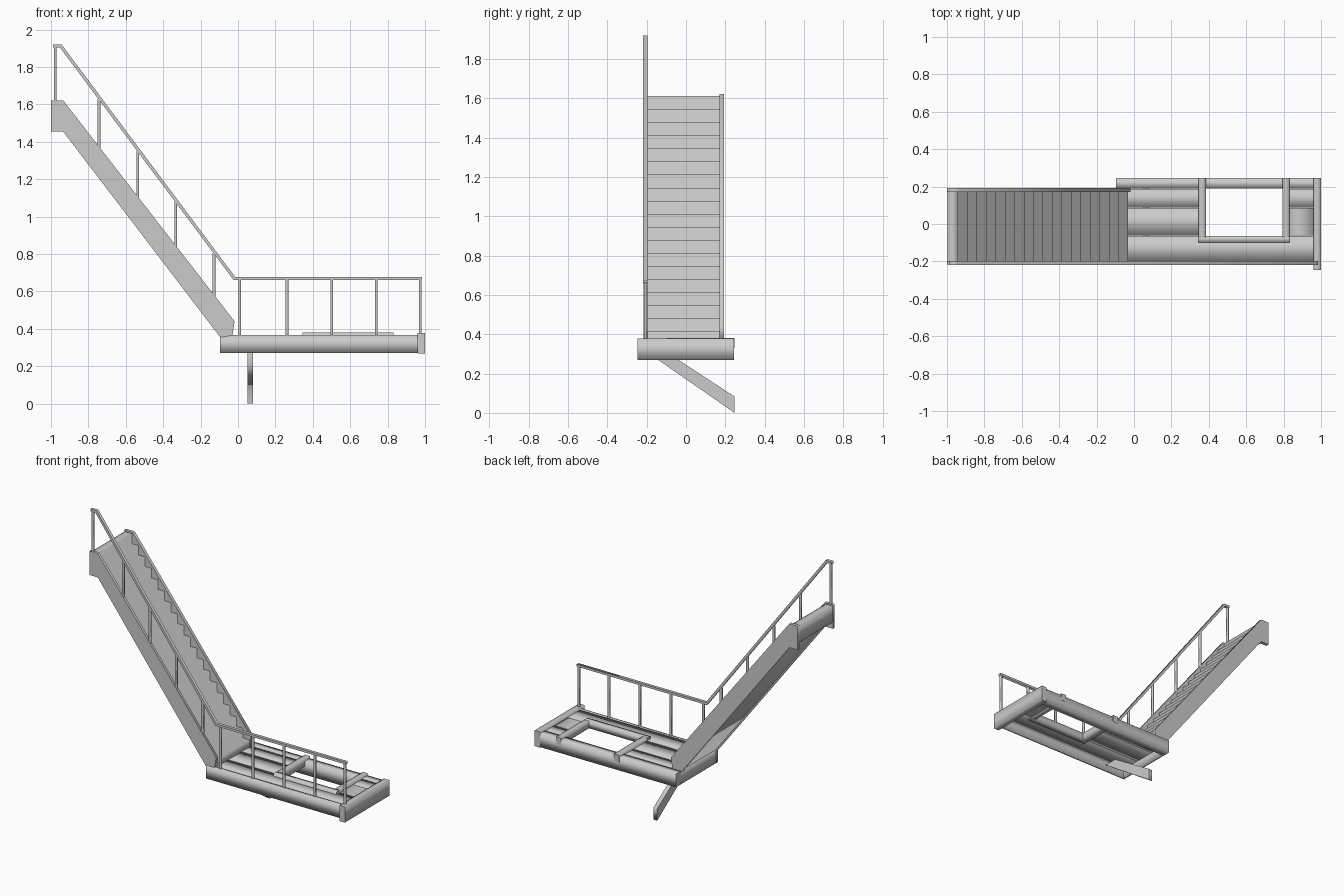
import bpy
import bmesh

cube = bpy.data.objects.get("Cube")
if cube:
    bpy.data.objects.remove(cube, do_unlink=True)

# Single painted steel colour
steel = bpy.data.materials.new("grey_steel")
steel.use_nodes = True
GREY = (0.6, 0.6, 0.6, 1)
steel.diffuse_color = GREY
steel.node_tree.nodes["Principled BSDF"].inputs["Base Color"].default_value = GREY


def prism(name, outline, start, end, axis):
    """Extrude an outline along an axis: smooth sides, flat end caps."""
    def place(p, d):
        coords = list(p)
        coords.insert("xyz".index(axis), d)
        return coords

    bm = bmesh.new()
    near = [bm.verts.new(place(p, start)) for p in outline]
    far = [bm.verts.new(place(p, end)) for p in outline]
    bm.faces.new(near)
    bm.faces.new(far[::-1])
    n = len(outline)
    for i in range(n):
        j = (i + 1) % n
        bm.faces.new((near[i], far[i], far[j], near[j])).smooth = True
    bmesh.ops.recalc_face_normals(bm, faces=bm.faces[:])
    mesh = bpy.data.meshes.new(name)
    bm.to_mesh(mesh)
    bm.free()
    mesh.materials.append(steel)
    obj = bpy.data.objects.new(name, mesh)
    bpy.context.collection.objects.link(obj)


def box(name, x, y, z):
    """Bar extruded along its longest side."""
    spans = [x, y, z]
    long = max(range(3), key=lambda i: spans[i][1] - spans[i][0])
    start, end = spans.pop(long)
    (a0, a1), (b0, b1) = spans
    prism(name, [(a0, b0), (a1, b0), (a1, b1), (a0, b1)], start, end, "xyz"[long])


# Stair stringers
stringer = [(-1, 1.455), (-1, 1.622), (-0.935, 1.622), (-0.018, 0.44),
            (-0.03, 0.365), (-0.095, 0.355), (-0.935, 1.455)]
prism("front_stringer", stringer, -0.216, -0.197, "y")
prism("rear_stringer", stringer, 0.17, 0.193, "y")

# Steps with a flat underside, running down from the top landing
STEPS, RUN, RISE = 18, 0.0505, 0.0665
steps = []
for i in range(STEPS + 1):
    x, z = -0.94 + i * RUN, 1.61 - i * RISE
    steps += [(x, z), (x, z - RISE)]
steps += [(-0.079, 0.35), (-0.94, 1.475)]
prism("stair_steps", steps, -0.198, 0.171, "y")
box("top_landing", (-0.998, -0.94), (-0.198, 0.171), (1.5, 1.612))

# Platform frame
FRAME = (0.272, 0.366)
box("front_beam", (-0.095, 0.96), (-0.216, -0.2), FRAME)
box("rear_beam", (-0.095, 0.96), (0.19, 0.245), FRAME)
box("inner_end_beam", (-0.094, -0.078), (-0.2, 0.19), FRAME)
box("outer_end_beam", (0.96, 1), (-0.247, 0.245), (0.268, 0.378))

# Deck planks, interrupted by the hatch
DECK = (0.335, 0.362)
box("front_plank", (-0.08, 0.96), (-0.199, -0.064), DECK)
for side, span in (("left", (-0.08, 0.36)), ("right", (0.82, 0.96))):
    box(f"{side}_middle_plank", span, (-0.061, 0.085), DECK)
    box(f"{side}_rear_plank", span, (0.088, 0.187), DECK)

# Hatch frame
HATCH = (0.33, 0.38)
box("hatch_left_bar", (0.345, 0.385), (-0.07, 0.247), HATCH)
box("hatch_right_bar", (0.795, 0.832), (-0.07, 0.247), HATCH)
box("hatch_front_bar", (0.345, 0.832), (-0.1, -0.063), HATCH)

# Diagonal strut under the platform
prism("support_strut", [(-0.197, 0.308), (-0.097, 0.308), (0.247, 0.083), (0.247, 0)],
      0.05, 0.08, "x")

# Handrail and its posts
rail_top = [(-0.99, 1.92), (-0.943, 1.92), (-0.014, 0.676), (0.985, 0.676)]
rail_bottom = [(-0.99, 1.904), (-0.952, 1.904), (-0.023, 0.66), (0.985, 0.66)]
prism("handrail", rail_top + rail_bottom[::-1], -0.218, -0.197, "y")


def height_on(path, x):
    for (x0, z0), (x1, z1) in zip(path, path[1:]):
        if x0 <= x <= x1:
            return z0 + (z1 - z0) * (x - x0) / (x1 - x0)


stringer_top = stringer[1:4]
for number, x in enumerate([-0.978, -0.743, -0.535, -0.333, -0.128,
                            0.01, 0.262, 0.502, 0.74, 0.975], 1):
    foot = height_on(stringer_top, x) - 0.01 if x < 0 else 0.36
    box(f"rail_post_{number}", (x - 0.007, x + 0.007), (-0.214, -0.2),
        (foot, height_on(rail_bottom, x) + 0.004))
